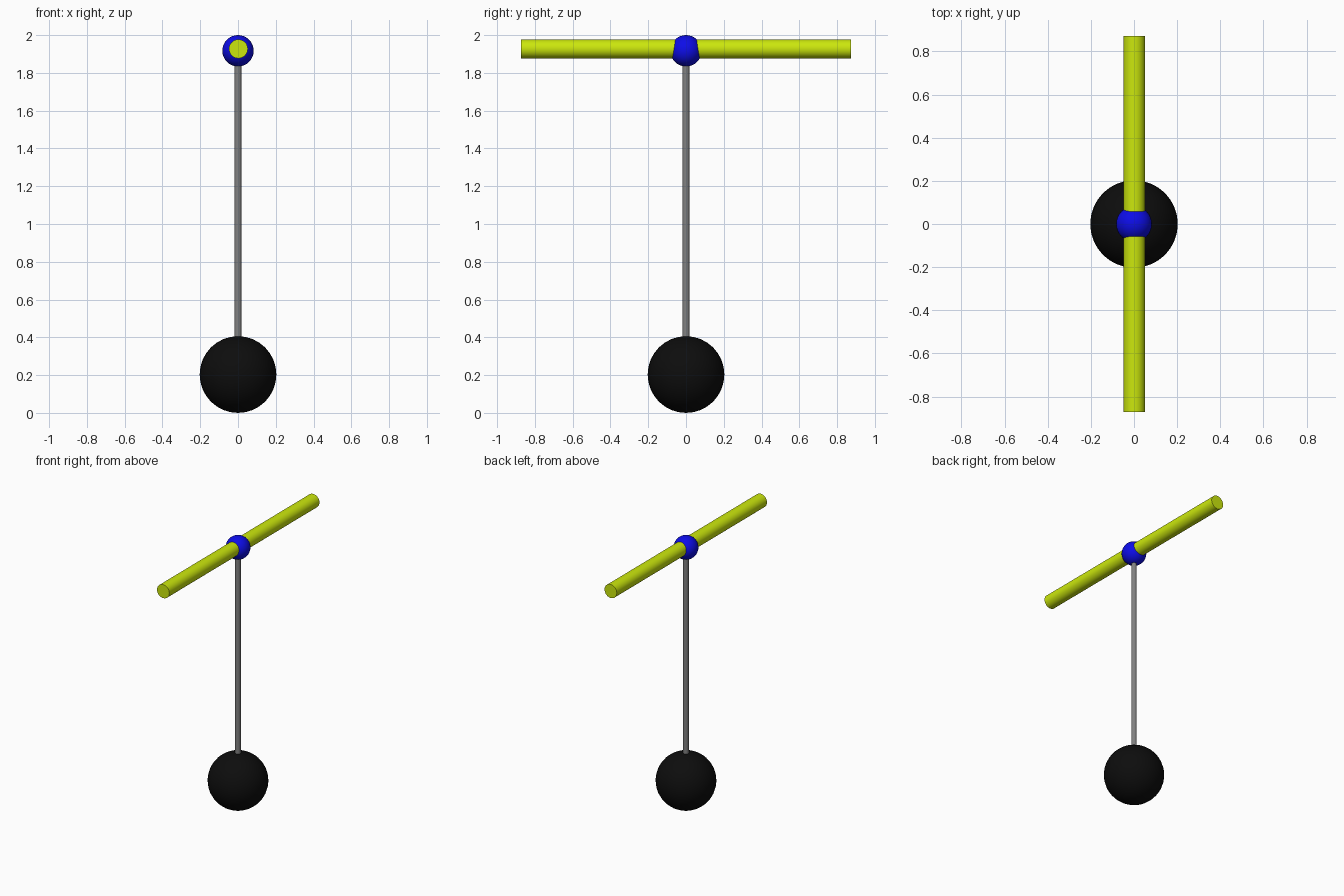
import bpy, math

if "Cube" in bpy.data.objects:
    bpy.data.objects.remove(bpy.data.objects["Cube"])


def paint(name, rgb):
    m = bpy.data.materials.new(name)
    m.diffuse_color = (*rgb, 1)
    m.use_nodes = True
    m.node_tree.nodes["Principled BSDF"].inputs["Base Color"].default_value = m.diffuse_color
    return m


black = paint("black", (0.004, 0.004, 0.004))
grey = paint("grey", (0.22, 0.22, 0.22))
blue = paint("blue", (0.004, 0.004, 0.8))
yellow = paint("yellow green", (0.6, 0.8, 0.004))


def finish(name, mat, smooth=True):
    ob = bpy.context.object
    ob.name = name
    ob.data.materials.append(mat)
    if smooth:
        bpy.ops.object.shade_smooth_by_angle(angle=math.radians(30))


def ball(name, r, z, mat):
    bpy.ops.mesh.primitive_uv_sphere_add(segments=32, ring_count=16, radius=r, location=(0, 0, z))
    finish(name, mat)


def rod(name, r, length, loc, rot, mat):
    bpy.ops.mesh.primitive_cylinder_add(vertices=32, radius=r, depth=length, location=loc, rotation=rot)
    finish(name, mat)


# Weighted ball at the foot and small hub ball at the top
ball("base_ball", 0.203, 0.203, black)
ball("hub_ball", 0.083, 1.917, blue)

# Upright pole from the base ball into the hub
rod("pole", 0.0185, 1.55, (0, 0, 1.125), (0, 0, 0), grey)

# Crossbar through the hub, running front to back
rod("crossbar", 0.05, 1.745, (0.002, 0, 1.927), (math.pi / 2, 0, 0), yellow)
